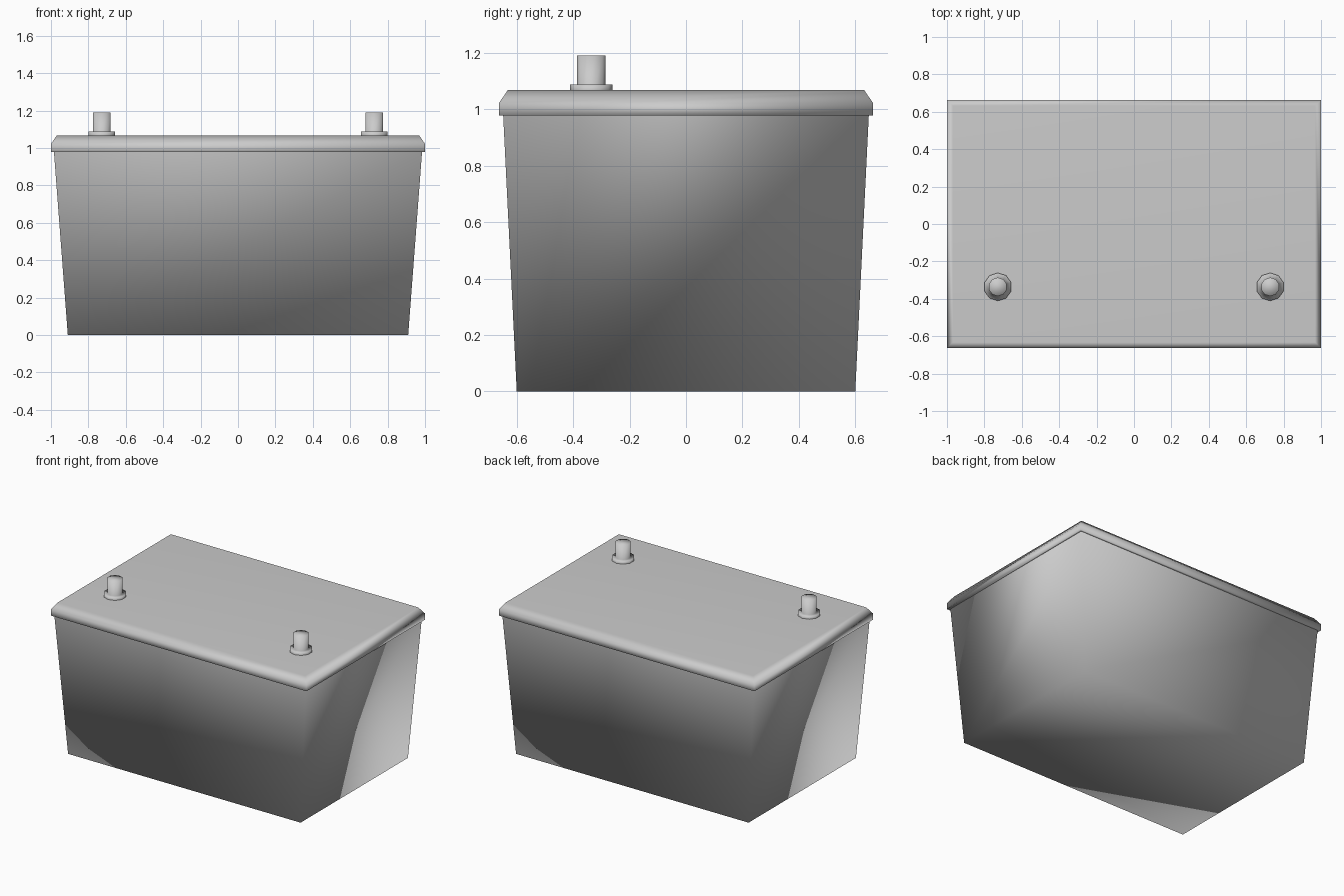
import bpy
import bmesh
from math import cos, sin, tau, pi

default = bpy.data.objects.get("Cube")
if default:
    bpy.data.objects.remove(default, do_unlink=True)

grey = bpy.data.materials.new("plain_grey")
grey.use_nodes = True
grey.diffuse_color = (0.6, 0.6, 0.6, 1)
grey.node_tree.nodes["Principled BSDF"].inputs["Base Color"].default_value = grey.diffuse_color


def rectangle(hx, hy, z):
    return [(-hx, -hy, z), (hx, -hy, z), (hx, hy, z), (-hx, hy, z)]


def circle(r, z, sides=10):
    angles = [pi / 2 + tau * i / sides for i in range(sides)]
    return [(r * cos(a), r * sin(a), z) for a in angles]


def loft(name, rings, cap_start=False, cap_end=False, location=(0, 0, 0)):
    """Join rings of points into a smooth skin, with optional end caps."""
    bm = bmesh.new()
    loops = [[bm.verts.new(p) for p in ring] for ring in rings]
    n = len(loops[0])
    for low, high in zip(loops, loops[1:]):
        for i in range(n):
            j = (i + 1) % n
            bm.faces.new((low[i], low[j], high[j], high[i]))
    if cap_start:
        bm.faces.new(loops[0][::-1])
    if cap_end:
        bm.faces.new(loops[-1])
    for face in bm.faces:
        face.smooth = True
    mesh = bpy.data.meshes.new(name)
    bm.to_mesh(mesh)
    bm.free()
    mesh.materials.append(grey)
    obj = bpy.data.objects.new(name, mesh)
    obj.location = location
    bpy.context.collection.objects.link(obj)
    # Soft shading across every edge, led by the larger faces
    soft = obj.modifiers.new("area_normals", 'WEIGHTED_NORMAL')
    soft.mode = 'FACE_AREA'
    soft.weight = 50
    return obj


# Tapered case with a closed floor
loft("case", [rectangle(0.91, 0.6, 0), rectangle(0.984, 0.648, 0.978)], cap_start=True)

# Overhanging lid with a chamfered rim
loft("lid", [rectangle(0.984, 0.648, 0.978), rectangle(1, 0.663, 0.978),
             rectangle(1, 0.663, 1.022), rectangle(0.968, 0.632, 1.068)], cap_end=True)

# Two collared terminal posts near the front
for side, x in (("right", -0.728), ("left", 0.728)):
    loft(side + "_terminal", [circle(0.075, 0), circle(0.075, 0.02),
                              circle(0.05, 0.02), circle(0.05, 0.122)],
         cap_end=True, location=(x, -0.336, 1.068))
